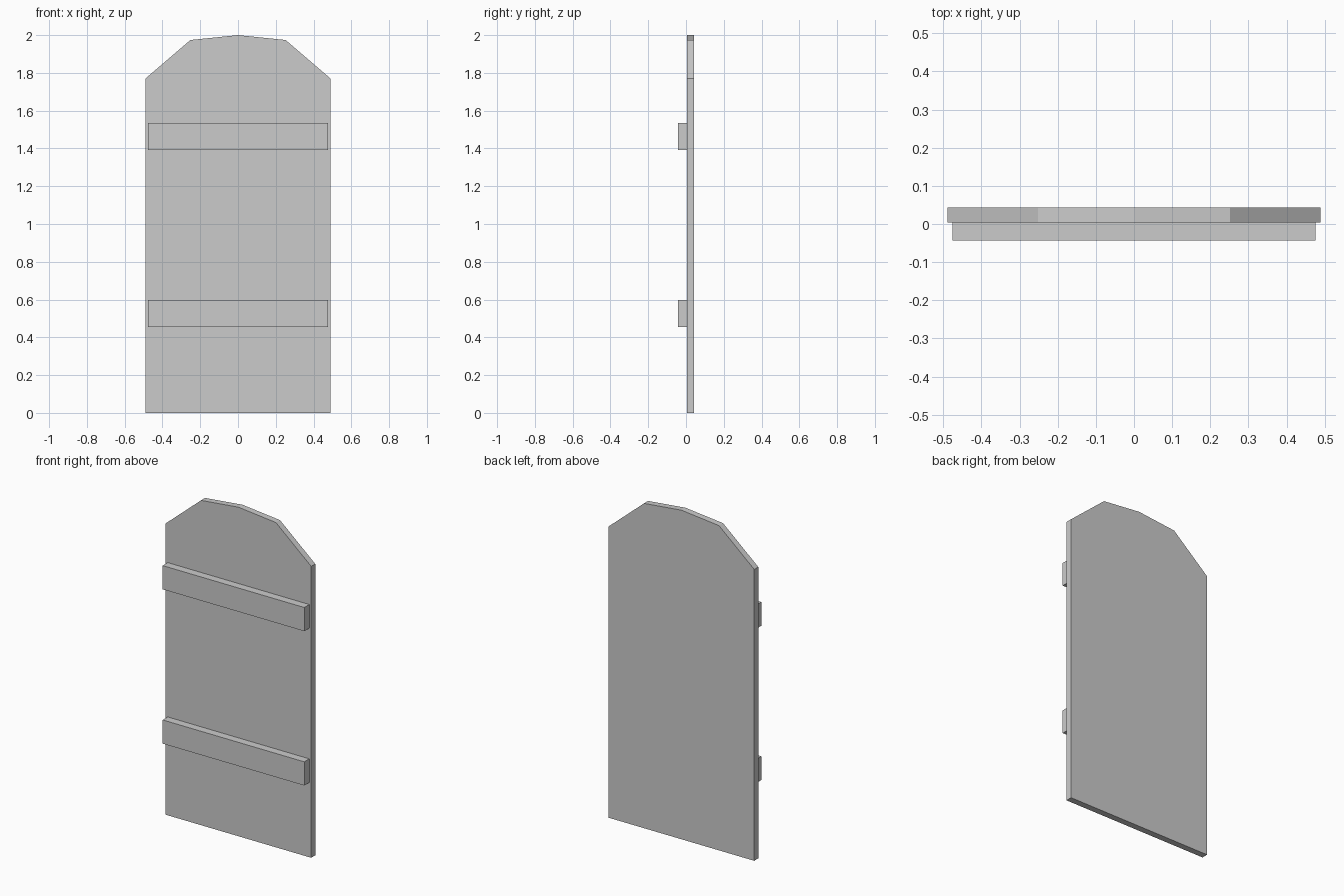
import bpy

if "Cube" in bpy.data.objects:
    bpy.data.objects.remove(bpy.data.objects["Cube"])


def extruded(name, outline, y_front, y_back):
    """Solid made from an x/z outline (counter-clockwise from the front)."""
    n = len(outline)
    verts = [(x, y_front, z) for x, z in outline] + [(x, y_back, z) for x, z in outline]
    faces = [tuple(range(n)), tuple(range(2 * n - 1, n - 1, -1))]
    faces += [(i, i + n, (i + 1) % n + n, (i + 1) % n) for i in range(n)]
    mesh = bpy.data.meshes.new(name)
    mesh.from_pydata(verts, [], faces)
    mesh.update()
    obj = bpy.data.objects.new(name, mesh)
    bpy.context.collection.objects.link(obj)
    return obj


FRONT, FACE, BACK = -0.0435, 0.0045, 0.0435

# Door panel with a faceted arched top, mirrored from its right half
right = [(0.489, 0.0), (0.489, 1.771), (0.252, 1.974)]
left = [(-x, z) for x, z in reversed(right)]
extruded("door_panel", right + [(0.0, 2.0)] + left, FACE, BACK)

# Two horizontal battens on the front
w, h = 0.476, 0.072
for name, z in (("lower_batten", 0.526), ("upper_batten", 1.464)):
    extruded(name, [(-w, z - h), (w, z - h), (w, z + h), (-w, z + h)], FRONT, FACE)
